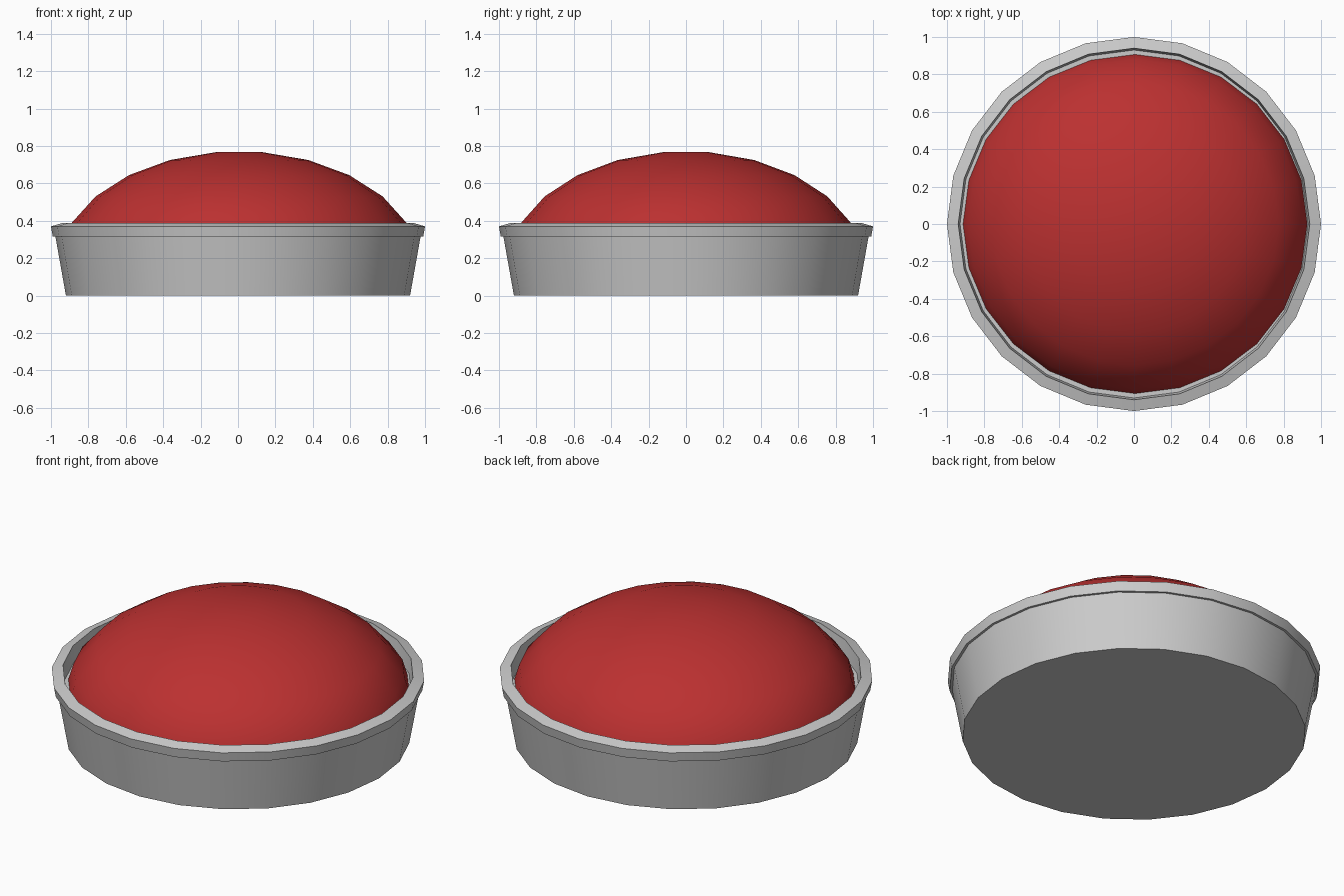
import bpy, bmesh, math

if "Cube" in bpy.data.objects:
    bpy.data.objects.remove(bpy.data.objects["Cube"])

SEG = 24


def lathe(name, profile, offset_x=0.0, scale_y=1.0):
    """Revolve (radius, height) points around z; open ends are capped."""
    bm = bmesh.new()
    rings = []
    for r, z in profile:
        rings.append([bm.verts.new((r * math.cos(2 * math.pi * i / SEG) + offset_x,
                                    r * math.sin(2 * math.pi * i / SEG) * scale_y, z))
                      for i in range(SEG)])
    for a, b in zip(rings, rings[1:]):
        for i in range(SEG):
            j = (i + 1) % SEG
            bm.faces.new((a[i], a[j], b[j], b[i]))
    bm.faces.new(rings[0][::-1])
    bm.faces.new(rings[-1])
    bmesh.ops.recalc_face_normals(bm, faces=bm.faces)
    mesh = bpy.data.meshes.new(name)
    bm.to_mesh(mesh)
    bm.free()
    obj = bpy.data.objects.new(name, mesh)
    bpy.context.collection.objects.link(obj)
    bpy.ops.object.select_all(action='DESELECT')
    obj.select_set(True)
    bpy.context.view_layer.objects.active = obj
    bpy.ops.object.shade_smooth_by_angle(angle=math.radians(30))
    return obj


# Tapered housing with overhanging rim and a shallow recess
lathe("housing", [(0.92, 0), (0.976, 0.315), (0.99, 0.315), (1.0, 0.37),
                  (0.94, 0.388), (0.93, 0.30)])

# Flattened dome seated in the recess
dome_profile = [(0.92, 0.303)]
for deg in (67.5, 52.5, 37.5, 22.5, 7.5):
    t = math.radians(deg)
    dome_profile.append((0.967 * math.sin(t), 0.155 + 0.617 * math.cos(t)))
dome = lathe("dome", dome_profile, offset_x=0.006, scale_y=0.985)

red = bpy.data.materials.new("red")
red.diffuse_color = (0.5, 0.03, 0.03, 1)
red.use_nodes = True
red.node_tree.nodes["Principled BSDF"].inputs["Base Color"].default_value = red.diffuse_color
dome.data.materials.append(red)
